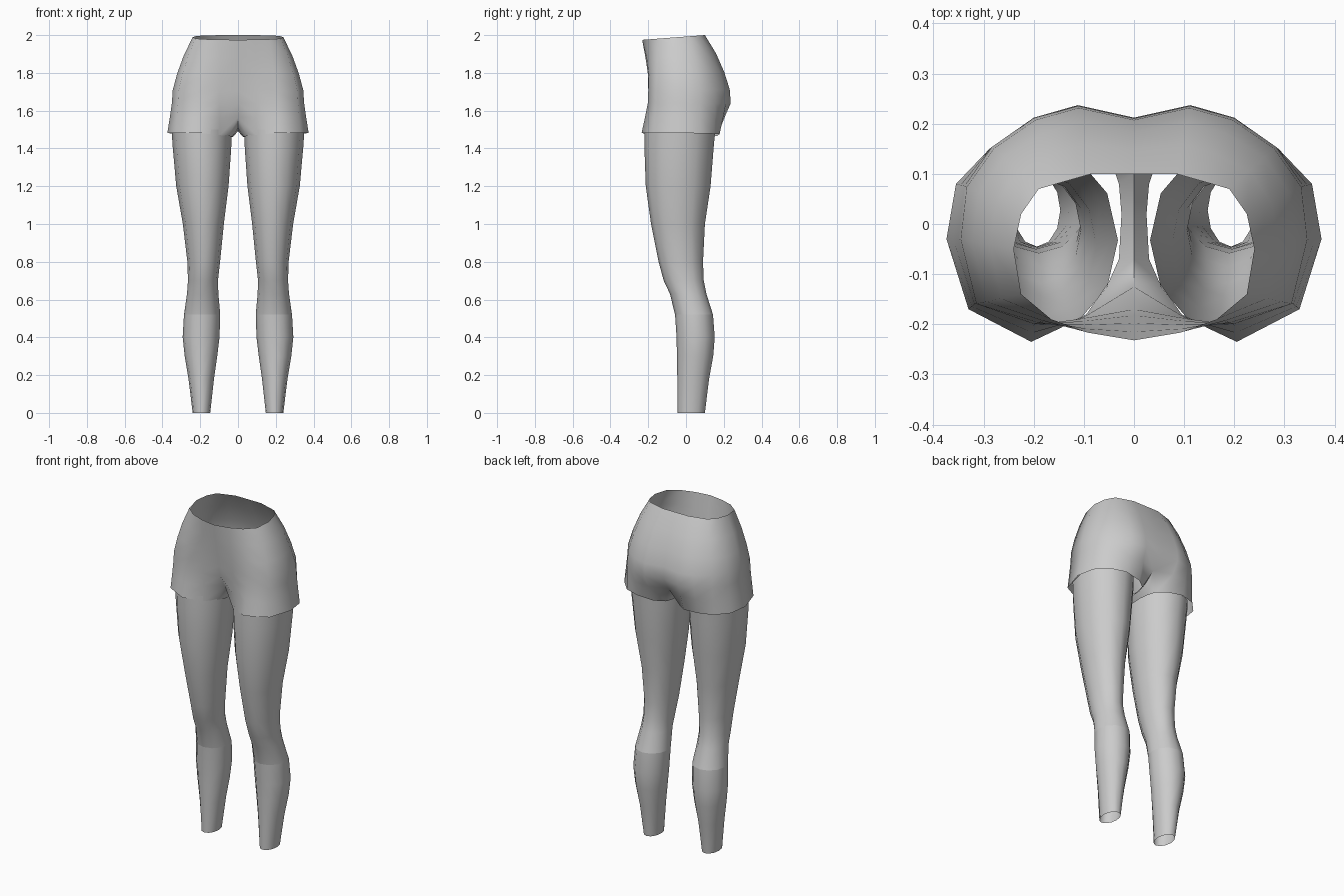
import bpy, math

if "Cube" in bpy.data.objects:
    bpy.data.objects.remove(bpy.data.objects["Cube"])

gray = bpy.data.materials.new("light_gray")
gray.diffuse_color = (0.6, 0.6, 0.6, 1)
gray.use_nodes = True
gray.node_tree.nodes["Principled BSDF"].inputs["Base Color"].default_value = gray.diffuse_color


def make_object(name, verts, faces, mirror=False):
    mesh = bpy.data.meshes.new(name)
    mesh.from_pydata(verts, [], faces)
    mesh.materials.append(gray)
    obj = bpy.data.objects.new(name, mesh)
    bpy.context.collection.objects.link(obj)
    bpy.ops.object.select_all(action='DESELECT')
    obj.select_set(True)
    bpy.context.view_layer.objects.active = obj
    if mirror:
        mod = obj.modifiers.new("mirror", 'MIRROR')
        mod.use_clip = True
        mod.merge_threshold = 0.0005
        bpy.ops.object.modifier_apply(modifier=mod.name)
    bpy.ops.object.mode_set(mode='EDIT')
    bpy.ops.mesh.select_all(action='SELECT')
    bpy.ops.mesh.normals_make_consistent(inside=False)
    bpy.ops.object.mode_set(mode='OBJECT')
    bpy.ops.object.shade_smooth_by_angle(angle=math.radians(60))
    return obj


def lerp(a, b, t):
    return a + (b - a) * t


# Legs: open tubes of rings (z, inner x, outer x, front y, back y)
SIDES = 12
THIGH = [
    (1.50, 0.032, 0.352, -0.220, 0.155),
    (1.40, 0.036, 0.345, -0.220, 0.146),
    (1.20, 0.050, 0.327, -0.213, 0.130),
    (1.00, 0.075, 0.292, -0.185, 0.100),
    (0.80, 0.095, 0.268, -0.145, 0.090),
    (0.70, 0.106, 0.265, -0.118, 0.094),
    (0.63, 0.104, 0.270, -0.085, 0.108),
    (0.52, 0.094, 0.286, -0.058, 0.143),
]
SHIN = [
    THIGH[-1],
    (0.40, 0.098, 0.293, -0.050, 0.152),
    (0.30, 0.110, 0.282, -0.048, 0.144),
    (0.18, 0.127, 0.262, -0.046, 0.122),
    (0.00, 0.147, 0.240, -0.045, 0.100),
]


def tube(name, rings, side):
    verts, faces = [], []
    for z, x0, x1, y0, y1 in rings:
        for i in range(SIDES):
            a = 2 * math.pi * i / SIDES
            verts.append((side * ((x0 + x1) / 2 + (x1 - x0) / 2 * math.cos(a)),
                          (y0 + y1) / 2 + (y1 - y0) / 2 * math.sin(a), z))
    for r in range(len(rings) - 1):
        for i in range(SIDES):
            j = (i + 1) % SIDES
            faces.append((r * SIDES + i, r * SIDES + j,
                          (r + 1) * SIDES + j, (r + 1) * SIDES + i))
    return make_object(name, verts, faces)


for side, label in ((1, "left"), (-1, "right")):
    tube(label + "_thigh", THIGH, side)
    tube(label + "_shin", SHIN, side)

# Shorts: half outlines from front centre round the side to back centre
WAIST = [(0, -.232), (.09, -.217), (.165, -.19), (.225, -.14), (.24, -.05),
         (.225, .02), (.19, .07), (.13, .087), (.085, .1), (0, .1)]
HIP = [(0, -.17), (.1, -.188), (.2, -.202), (.318, -.16), (.35, -.03),
       (.338, .076), (.283, .154), (.2, .212), (.112, .237), (0, .212)]
# Hem runs all the way round one leg
HEM = [(.05, -.115), (.095, -.18), (.205, -.235), (.33, -.17), (.374, -.03),
       (.355, .08), (.288, .15), (.2, .178), (.1, .165), (.045, .125),
       (.03, .08), (.025, .02), (.03, -.07)]
COLS = len(WAIST)
verts, faces = [], []

# Waist down to the hips
levels = [(2.0, 0), (1.9, .43), (1.8, .75), (1.71, .96), (1.64, 1)]
for z, t in levels:
    s = (2.0 - z) / 0.36
    for c, (w, h) in enumerate(zip(WAIST, HIP)):
        x = lerp(w[0], h[0], t)
        y = lerp(w[1], h[1], s if c < 3 else t)
        dip = 0.025 * (0.1 - y) / 0.33 * (1 - s)
        verts.append((x, y, z - dip))

# Upper thigh ring, closed by the crotch line
for c in range(COLS):
    x, y = (lerp(HIP[c][k], HEM[c][k], 0.45) for k in (0, 1))
    if c == 0:
        x, y = 0, -0.125
    elif c == COLS - 1:
        x, y = 0, 0.165
    verts.append((x, y, 1.565))
verts += [(0, .10, 1.515), (0, .02, 1.492), (0, -.07, 1.51)]

# Hem ring, slightly lower towards the inside
for x, y in HEM:
    verts.append((x, y, 1.46 + 0.022 * min(1, x / 0.2) - 0.03 * max(0, y)))

for r in range(len(levels)):
    for c in range(COLS - 1):
        a = r * COLS + c
        faces.append((a, a + 1, a + COLS + 1, a + COLS))
base = len(levels) * COLS
n = len(HEM)
for i in range(n):
    j = (i + 1) % n
    faces.append((base + i, base + j, base + n + j, base + n + i))
make_object("shorts", verts, faces, mirror=True)
